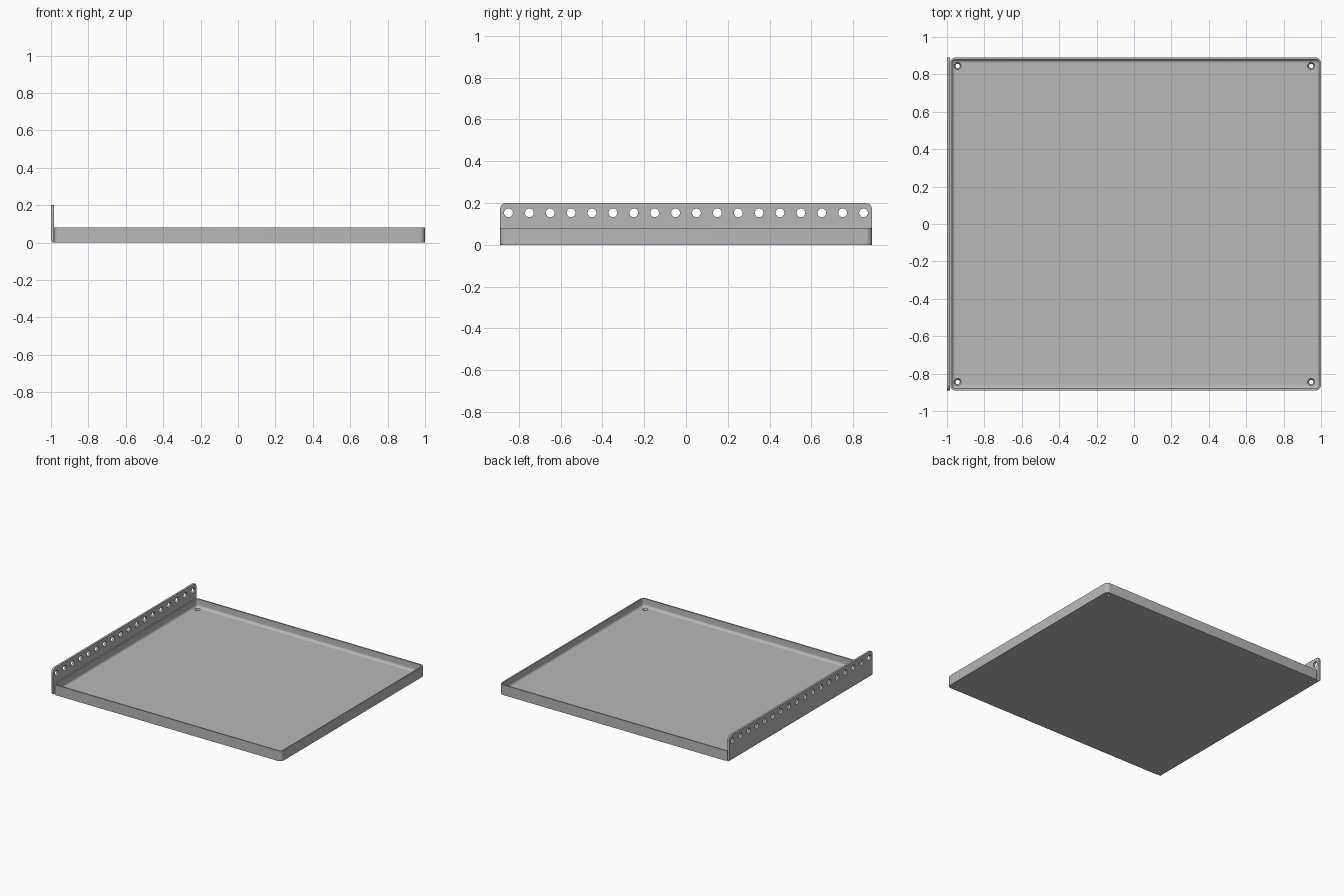
import bpy, bmesh, math
from mathutils import Matrix, Vector

if "Cube" in bpy.data.objects:
    bpy.data.objects.remove(bpy.data.objects["Cube"])

DEPTH = 0.89
SEAM = -0.984
FLOOR, RIM, TOP = 0.016, 0.08, 0.2
WALL, FILLET, CORNER = 0.01, 0.02, 0.03

metal = bpy.data.materials.new("grey metal")
metal.use_nodes = True
GREY = (0.48, 0.48, 0.48, 1)
metal.diffuse_color = GREY
metal.node_tree.nodes["Principled BSDF"].inputs["Base Color"].default_value = GREY


def make_object(name, bm):
    bmesh.ops.recalc_face_normals(bm, faces=bm.faces)
    mesh = bpy.data.meshes.new(name)
    bm.to_mesh(mesh)
    bm.free()
    mesh.materials.append(metal)
    obj = bpy.data.objects.new(name, mesh)
    bpy.context.collection.objects.link(obj)
    return obj


def rounded_loop(bm, inset, z, steps=6):
    """Rounded rectangle following the tray outline, moved inwards by inset."""
    r = max(CORNER - inset, 0.004)
    x0, x1, y1 = SEAM + inset + r, 1 - inset - r, DEPTH - inset - r
    verts = []
    for k, (cx, cy) in enumerate([(x1, y1), (x0, y1), (x0, -y1), (x1, -y1)]):
        for i in range(steps + 1):
            a = math.pi / 2 * (k + i / steps)
            verts.append(bm.verts.new((cx + r * math.cos(a), cy + r * math.sin(a), z)))
    return verts


def punch(obj, places, r_low, r_high, length, turn=Matrix()):
    """Cut a row of round holes, then smooth the finished part."""
    bm = bmesh.new()
    for p in places:
        bmesh.ops.create_cone(bm, cap_ends=True, segments=24, radius1=r_low,
                              radius2=r_high, depth=length,
                              matrix=Matrix.Translation(Vector(p)) @ turn)
    cutter = make_object("hole_cutter", bm)
    cutter.hide_render = True
    mod = obj.modifiers.new("holes", "BOOLEAN")
    mod.object = cutter
    mod.solver = "EXACT"
    bpy.ops.object.select_all(action="DESELECT")
    bpy.context.view_layer.objects.active = obj
    obj.select_set(True)
    bpy.ops.object.modifier_apply(modifier="holes")
    bpy.data.objects.remove(cutter)
    bpy.ops.object.shade_smooth_by_angle(angle=math.radians(35))


# Tray: outer wall, rim, inner wall and a rounded sweep into the floor
bm = bmesh.new()
profile = [(0, 0), (0, RIM), (WALL, RIM)]
for i in range(7):
    a = math.pi / 2 * i / 6
    profile.append((WALL + FILLET * (1 - math.cos(a)),
                    FLOOR + FILLET * (1 - math.sin(a))))
loops = [rounded_loop(bm, inset, z) for inset, z in profile]
for low, high in zip(loops, loops[1:]):
    for i in range(len(low)):
        j = (i + 1) % len(low)
        bm.faces.new((low[i], low[j], high[j], high[i]))
bm.faces.new(loops[0])
bm.faces.new(loops[-1])
tray = make_object("tray", bm)

# Countersunk holes in the four floor corners
corners = [(x, y, FLOOR / 2) for x in (-0.943, 0.947) for y in (-0.845, 0.845)]
punch(tray, corners, 0.011, 0.02, 0.02)

# Upright flange with rounded upper corners and a bent lower edge
bm = bmesh.new()
bmesh.ops.create_cube(bm, size=1)
for v in bm.verts:
    v.co = ((-1 if v.co.x < 0 else SEAM),
            math.copysign(DEPTH, v.co.y),
            (TOP if v.co.z > 0 else 0))


def edges_where(test):
    return [e for e in bm.edges if all(test(v.co) for v in e.verts)]


upper = [e for s in (-1, 1) for e in edges_where(lambda c: c.y * s > 0 and c.z > 0.1)]
bmesh.ops.bevel(bm, geom=upper, offset=0.03, segments=8, profile=0.5, affect="EDGES")
bend = edges_where(lambda c: c.x < -0.99 and c.z < 0.01)
bmesh.ops.bevel(bm, geom=bend, offset=0.015, segments=6, profile=0.5, affect="EDGES")
flange = make_object("perforated_flange", bm)

# Row of round holes along the flange
row = [(-0.992, -0.85 + 0.1 * i, 0.153) for i in range(18)]
punch(flange, row, 0.021, 0.021, 0.06, Matrix.Rotation(math.pi / 2, 4, "Y"))
